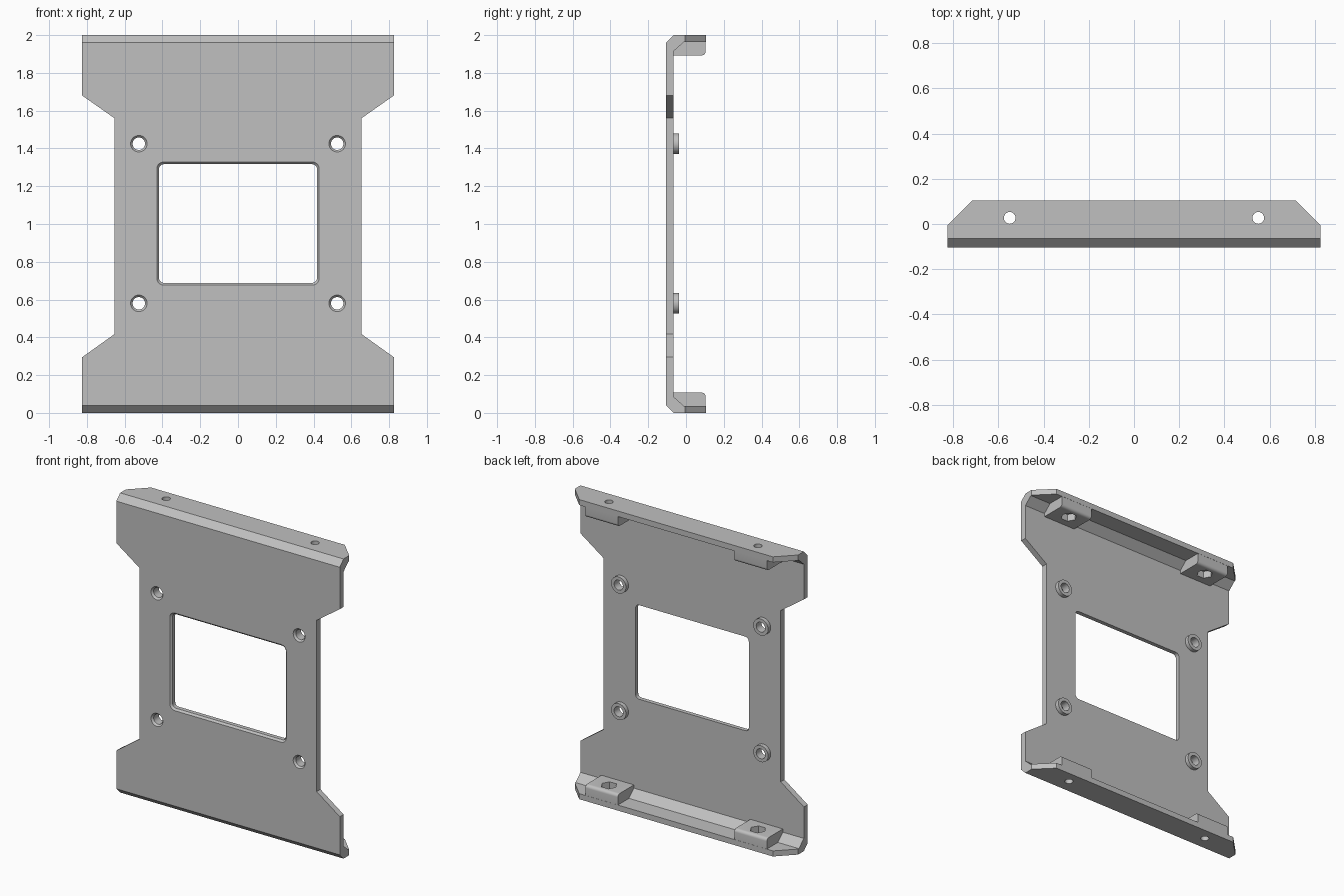
import bpy, bmesh, math

old = bpy.data.objects.get("Cube")
if old:
    bpy.data.objects.remove(old, do_unlink=True)

GREY = (0.53, 0.53, 0.53, 1)
metal = bpy.data.materials.new("plain grey")
metal.use_nodes = True
metal.diffuse_color = GREY
metal.node_tree.nodes["Principled BSDF"].inputs["Base Color"].default_value = GREY

FRONT, INNER, BACK = -0.105, -0.065, 0.105   # plate and flange depths
HALF, TOP = 0.825, 2.0


def loft(name, rings):
    """Closed solid through a series of matching rings."""
    bm = bmesh.new()
    loops = [[bm.verts.new(p) for p in ring] for ring in rings]
    for a, b in zip(loops, loops[1:]):
        for i in range(len(a)):
            j = (i + 1) % len(a)
            bm.faces.new((a[i], a[j], b[j], b[i]))
    bm.faces.new(loops[0])
    bm.faces.new(loops[-1])
    bmesh.ops.recalc_face_normals(bm, faces=bm.faces)
    mesh = bpy.data.meshes.new(name)
    bm.to_mesh(mesh)
    bm.free()
    mesh.materials.append(metal)
    ob = bpy.data.objects.new(name, mesh)
    bpy.context.collection.objects.link(ob)
    return ob


def along(axis, points, depth):
    """Place a 2D outline at a depth on the given axis."""
    if axis == "x":
        return [(depth, a, b) for a, b in points]
    if axis == "y":
        return [(a, depth, b) for a, b in points]
    return [(a, b, depth) for a, b in points]


def prism(name, axis, points, lo, hi):
    return loft(name, [along(axis, points, lo), along(axis, points, hi)])


def arc(cx, cy, r, start, end, steps):
    return [(cx + r * math.cos(math.radians(start + (end - start) * i / steps)),
             cy + r * math.sin(math.radians(start + (end - start) * i / steps)))
            for i in range(steps + 1)]


def circle(cx, cy, r, sides=32):
    return arc(cx, cy, r, 0, 360, sides)[:-1]


def rounded_rect(cx, cy, w, h, r):
    pts = []
    for k, (sx, sy) in enumerate([(1, 1), (-1, 1), (-1, -1), (1, -1)]):
        pts += arc(cx + sx * (w - r), cy + sy * (h - r), r, 90 * k, 90 * k + 90, 6)
    return pts


def cut(ob, cutters):
    for c in cutters:
        mod = ob.modifiers.new("cut", "BOOLEAN")
        mod.operation, mod.solver, mod.object = "DIFFERENCE", "EXACT", c
    graph = bpy.context.evaluated_depsgraph_get()
    mesh = bpy.data.meshes.new_from_object(ob.evaluated_get(graph))
    ob.modifiers.clear()
    ob.data = mesh


# Channel section: plate with a chamfered flange at each end
lower = [(BACK, 0.037), (BACK, 0), (INNER, 0), (FRONT, 0.04)]
inside = [(INNER, 0.085), (-0.012, 0.037)]
flip = lambda pts: [(y, TOP - z) for y, z in reversed(pts)]
section = lower + flip(lower) + flip(inside) + inside
bracket = prism("bracket_plate", "x", section, -HALF, HALF)

# Cutters for the waist and the flange corners
cutters = []
for s in (-1, 1):
    waist = [(s * 0.825, 0.295), (s * 0.654, 0.417), (s * 0.654, 1.56),
             (s * 0.825, 1.68), (s * 1, 1.8), (s * 1, 0.175)]
    cutters.append(prism("waist_cutter", "y", waist, -0.2, -0.055))
    corner = [(s * 0.835, -0.015), (s * 0.705, 0.115), (s * 0.9, 0.115), (s * 0.9, -0.015)]
    cutters.append(prism("corner_cutter", "z", corner, -0.1, 2.1))

# Window and mounting holes, chamfered at the front
bevel = [(FRONT - 0.01, 0.022), (FRONT + 0.012, 0), (0, 0)]
cutters.append(loft("window_cutter", [
    along("y", rounded_rect(0, 1.0025, 0.418 + g, 0.314 + g, 0.025 + g), y)
    for y, g in bevel]))
spots = [(x, z) for x in (-0.525, 0.525) for z in (0.58, 1.425)]
bores = [loft("bore_cutter", [along("y", circle(x, z, 0.033 + g * 0.9), y) for y, g in bevel])
         for x, z in spots]

# Flange screw holes and hexagonal nut pockets
screws = [prism("screw_cutter", "z", circle(s * 0.55, 0.027, 0.026, 24), -0.1, 2.1)
          for s in (-1, 1)]
nuts = [prism("nut_cutter", "z", circle(s * 0.55, 0.027, 0.05, 6), 0.06, 1.94)
        for s in (-1, 1)]

cut(bracket, cutters + bores + screws)
parts = [bracket]

# Standoff rings behind the mounting holes
for (x, z), bore in zip(spots, bores):
    ring = prism("standoff_ring", "y", circle(x, z, 0.055), INNER - 0.005, -0.038)
    cut(ring, [bore])
    parts.append(ring)

# Nut blocks inside the flanges, with a rounded outer edge
block = [(INNER - 0.003, 0.107), (INNER - 0.003, 0.082), (-0.014, 0.034), (BACK - 0.001, 0.034)]
block += arc(BACK - 0.021, 0.087, 0.02, 0, 90, 6)
for i, s in enumerate((-1, 1)):
    for end, shape in (("lower", block), ("upper", flip(block))):
        nut_block = prism(end + "_nut_block", "x", shape, s * 0.55 - 0.12, s * 0.55 + 0.12)
        cut(nut_block, [screws[i], nuts[i]])
        parts.append(nut_block)

for c in cutters + bores + screws + nuts:
    bpy.data.objects.remove(c, do_unlink=True)

# Smooth round surfaces, keep hard edges
bpy.ops.object.select_all(action="DESELECT")
for ob in parts:
    ob.select_set(True)
bpy.context.view_layer.objects.active = bracket
bpy.ops.object.shade_smooth_by_angle(angle=math.radians(30))
